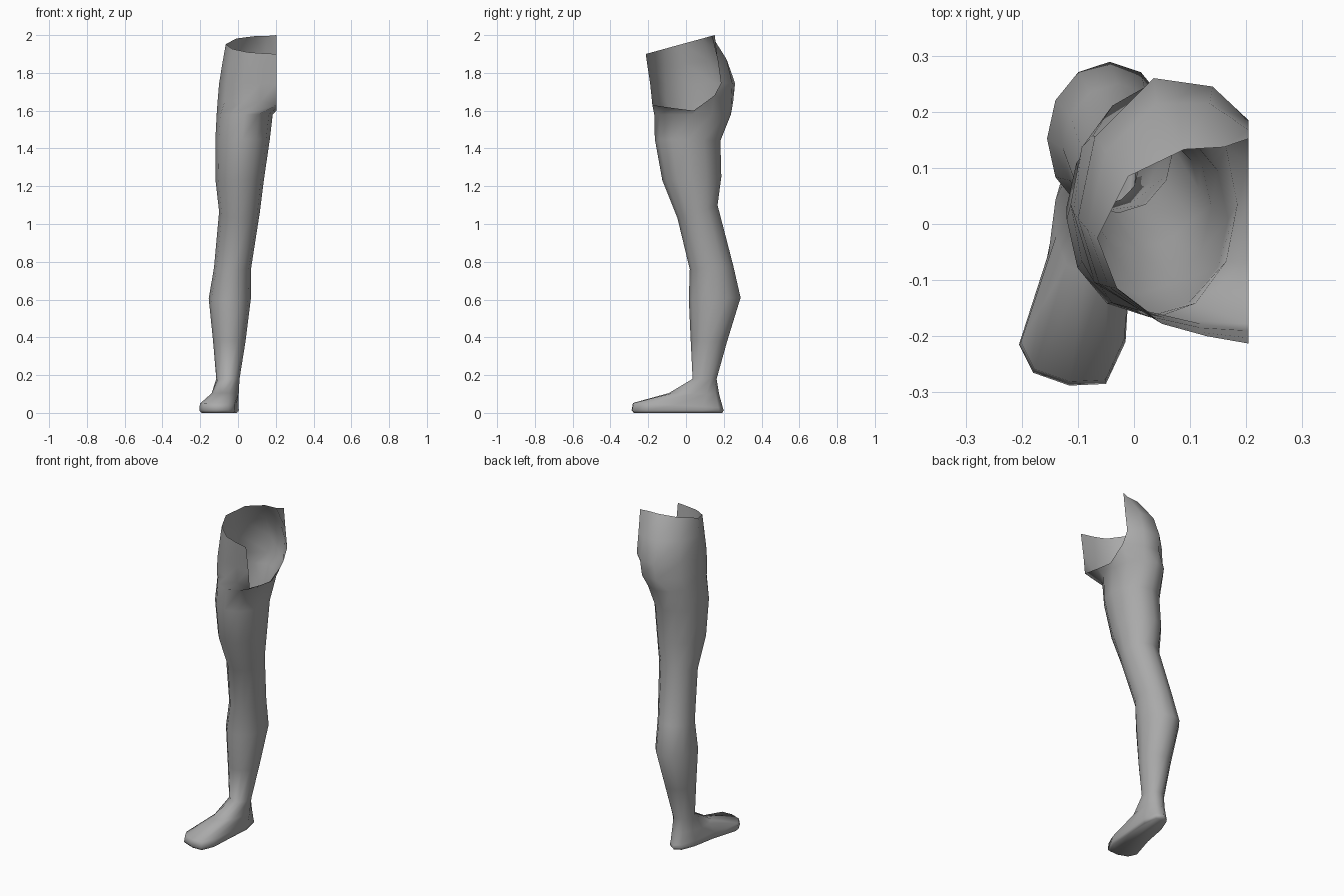
import bpy, bmesh
from math import cos, sin, radians

N = 12       # sides of the leg
ARC = 9      # points of the open hip arc (front middle -> outside -> back middle)


def oval(zf, zb, x0, x1, yf, yb, shear=0.0):
    """Oval ring from its extents; zf/zb are the heights at front and back."""
    cx, cy, rx, ry = (x0 + x1) / 2, (yf + yb) / 2, (x1 - x0) / 2, (yb - yf) / 2
    ring = []
    for k in range(N):
        a = radians(-60 - 30 * k)
        t = (sin(a) + 1) / 2
        ring.append((cx + rx * cos(a) + shear * ry * sin(a),
                     cy + ry * sin(a), zf + (zb - zf) * t))
    return ring


# Hip arcs, open on the body's centre plane x = 0.204
rim = [(.204, -.213), (.13, -.2), (.05, -.178), (-.03, -.115), (-.065, -.025),
       (-.01, .085), (.09, .133), (.16, .137), (.204, .152)]
waist = [(.204, -.203), (.12, -.193), (.04, -.172), (-.045, -.112), (-.083, -.01),
         (-.05, .13), (.04, .215), (.135, .215), (.204, .168)]
seat = [(.204, -.19), (.12, -.185), (.03, -.165), (-.062, -.107), (-.1, .01),
        (-.07, .155), (.035, .26), (.14, .245), (.204, .185)]
groin = [(.204, -.178), (.12, -.178), (.03, -.16), (-.07, -.105), (-.108, .02),
         (-.073, .158), (.03, .25), (.13, .24), (.204, .15)]
rings = [[(x, y, 1.9 + .1 * (y + .213) / .365) for x, y in rim],
         [(x, y, 1.83 + .04 * (y + .2) / .4) for x, y in waist],
         [(x, y, 1.745) for x, y in seat],
         [(x, y, 1.65) for x, y in groin]]
# Crotch line closes the lowest hip arc into a full ring
rings[3][0] = (.204, -.178, 1.63)
rings[3][8] = (.204, .15, 1.68)
rings[3] += [(.204, .11, 1.65), (.204, .04, 1.6), (.204, -.07, 1.614)]

# Thigh, knee, calf, ankle and instep
for r in [(1.58, 1.58, -.113, .184, -.168, .238),
          (1.45, 1.44, -.12, .168, -.165, .182),
          (1.23, 1.25, -.12, .138, -.125, .187),
          (1.03, 1.10, -.10, .116, -.045, .167),
          (.76, .78, -.127, .07, .02, .25),
          (.60, .61, -.155, .068, .015, .289),
          (.38, .38, -.132, .04, .025, .218),
          (.18, .18, -.115, .008, .035, .162),
          (.105, .10, -.14, .004, -.09, .175, .14)]:
    rings.append(oval(*r))

# Foot outline, used for the toe edge and the sole
sole = [(-.05, -.285), (-.115, -.288), (-.18, -.265), (-.205, -.215),
        (-.155, -.06), (-.125, .09), (-.09, .175), (-.05, .2),
        (-.012, .175), (.005, .09), (-.006, -.06), (-.015, -.21)]
rings.append([(-.09 + (x + .09) * .97, y * .975, .038 - .05 * y) for x, y in sole])
rings.append([(x, y, .014) for x, y in sole])
rings.append([(-.09 + (x + .09) * .9, y * .96, 0) for x, y in sole])

# Skin the rings
bm = bmesh.new()
loops = [[bm.verts.new(p) for p in ring] for ring in rings]
for a, b in zip(loops, loops[1:]):
    closed = len(a) == N
    for k in range(N if closed else ARC - 1):
        j = (k + 1) % N
        bm.faces.new((a[k], a[j], b[j], b[k]))
bm.faces.new(loops[-1])

mesh = bpy.data.meshes.new("leg")
bm.to_mesh(mesh)
bm.free()
leg = bpy.data.objects.new("leg", mesh)
bpy.context.collection.objects.link(leg)

# Darker grey skin
grey = bpy.data.materials.new("mid grey")
grey.diffuse_color = (.4, .4, .4, 1)
mesh.materials.append(grey)

bpy.context.view_layer.objects.active = leg
leg.select_set(True)
bpy.ops.object.shade_smooth_by_angle(angle=radians(85))
